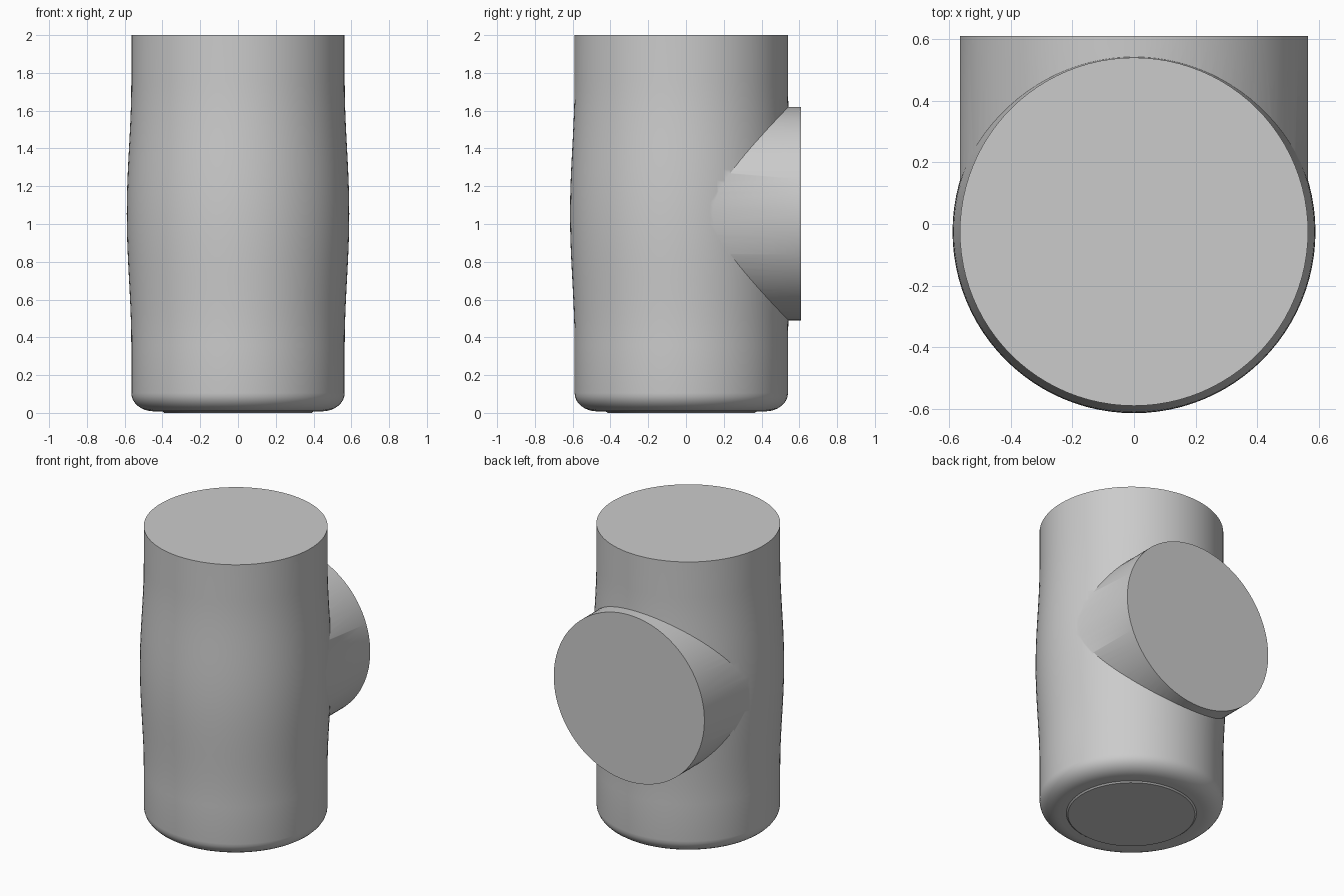
import bpy, bmesh, math
from mathutils import Matrix

if "Cube" in bpy.data.objects:
    bpy.data.objects.remove(bpy.data.objects["Cube"])

R = 0.565          # pipe radius
CY = -0.025        # main axis offset in y
BRANCH_Z = 1.055   # height of the side branch axis
SEGMENTS = 96


def lathe(name, profile):
    """Revolve (radius, z) points around z; both ends are capped."""
    bm = bmesh.new()
    rings = []
    for r, z in profile:
        rings.append([bm.verts.new((r * math.cos(a), r * math.sin(a), z))
                      for a in (2 * math.pi * i / SEGMENTS for i in range(SEGMENTS))])
    for low, high in zip(rings, rings[1:]):
        for i in range(SEGMENTS):
            j = (i + 1) % SEGMENTS
            bm.faces.new((low[i], low[j], high[j], high[i]))
    bm.faces.new(rings[0][::-1])
    bm.faces.new(rings[-1])
    mesh = bpy.data.meshes.new(name)
    bm.to_mesh(mesh)
    bm.free()
    obj = bpy.data.objects.new(name, mesh)
    bpy.context.collection.objects.link(obj)
    return obj


# Main barrel: base disc, rounded foot, gentle bulge level with the branch
profile = [(0.39, 0.0), (0.40, 0.008)]
for i in range(9):
    t = math.pi / 2 * i / 8
    profile.append((0.445 + (R - 0.445) * math.sin(t), 0.105 - 0.097 * math.cos(t)))
for i in range(25):
    u = -1 + i / 12
    profile.append((R + 0.024 * (0.5 + 0.5 * math.cos(math.pi * u)), BRANCH_Z + 0.7 * u))
profile.append((R, 2.0))
barrel = lathe("pipe_tee_body", profile)
barrel.data.transform(Matrix.Translation((0, CY, 0)))

# Side branch: straight cylinder pointing to the back
branch = lathe("side_branch", [(R, 0.02), (R, 0.61)])
branch.data.transform(Matrix.Translation((0, 0, BRANCH_Z)) @ Matrix.Rotation(-math.pi / 2, 4, 'X'))
branch.hide_render = True

# Join both into one solid
bpy.context.view_layer.objects.active = barrel
barrel.select_set(True)
mod = barrel.modifiers.new("join_branch", 'BOOLEAN')
mod.operation = 'UNION'
mod.solver = 'EXACT'
mod.object = branch
bpy.ops.object.modifier_apply(modifier=mod.name)
bpy.data.objects.remove(branch)
bpy.ops.object.shade_smooth_by_angle(angle=math.radians(30))
